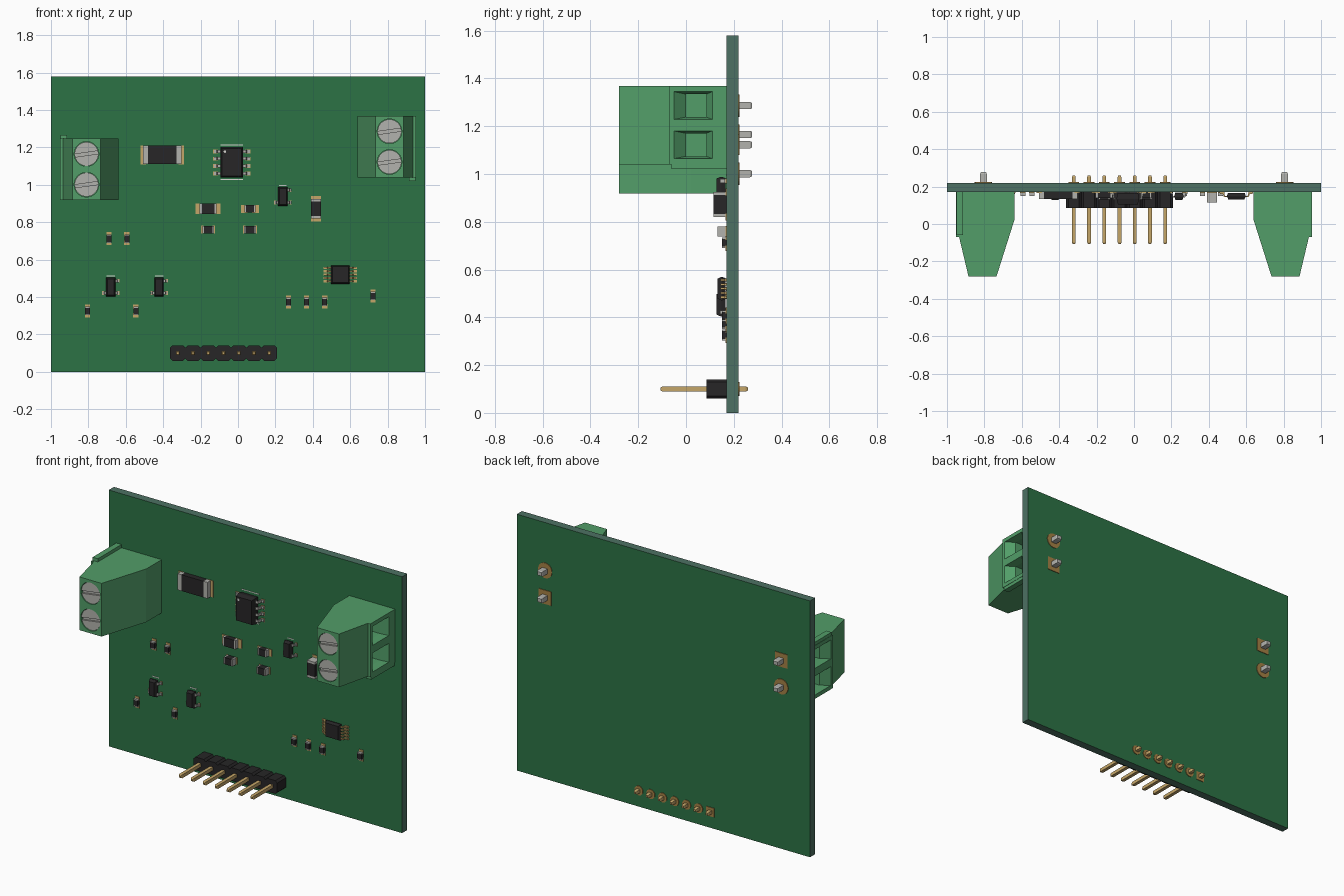
import bpy, bmesh, math

cube = bpy.data.objects.get("Cube")
if cube:
    bpy.data.objects.remove(cube, do_unlink=True)


def material(name, r, g, b):
    m = bpy.data.materials.new(name)
    m.use_nodes = True
    m.diffuse_color = (r, g, b, 1)
    m.node_tree.nodes["Principled BSDF"].inputs["Base Color"].default_value = (r, g, b, 1)
    return m


MASK = material("board green", .025, .17, .06)
EDGE = material("board edge", .075, .165, .125)
PLASTIC = material("terminal green", .085, .34, .14)
BLACK = material("black plastic", .02, .019, .02)
METAL = material("grey metal", .45, .45, .42)
GOLD = material("gold", .56, .38, .14)
COPPER = material("copper pad", .38, .22, .06)
SILK = material("white print", .7, .7, .66)

FRONT, BACK = .17, .22      # board faces along y


def loft(bm, rings, mat=0):
    """Skin a list of point rings and cap both ends."""
    rows = [[bm.verts.new(p) for p in ring] for ring in rings]
    n = len(rows[0])
    faces = [bm.faces.new(rows[0]), bm.faces.new(rows[-1][::-1])]
    for a, b in zip(rows, rows[1:]):
        faces += [bm.faces.new((a[i], b[i], b[(i + 1) % n], a[(i + 1) % n])) for i in range(n)]
    for f in faces:
        f.material_index = mat


def rect(x, z, w, h, y):
    w, h = w / 2, h / 2
    return [(x - w, y, z - h), (x + w, y, z - h), (x + w, y, z + h), (x - w, y, z + h)]


def disc(x, z, r, y, n=32):
    return [(x + r * math.cos(math.tau * (i + .5) / n), y, z + r * math.sin(math.tau * (i + .5) / n))
            for i in range(n)]


def box(bm, x, z, w, h, y0, y1, mat=0):
    loft(bm, [rect(x, z, w, h, y0), rect(x, z, w, h, y1)], mat)


def finish(name, bm, *mats):
    bmesh.ops.recalc_face_normals(bm, faces=bm.faces)
    me = bpy.data.meshes.new(name)
    bm.to_mesh(me)
    bm.free()
    for m in mats:
        me.materials.append(m)
    ob = bpy.data.objects.new(name, me)
    bpy.context.collection.objects.link(ob)
    return ob


def cut(ob, cutter):
    mod = ob.modifiers.new("cut", 'BOOLEAN')
    mod.operation, mod.solver, mod.object = 'DIFFERENCE', 'EXACT', cutter
    bpy.context.view_layer.objects.active = ob
    bpy.ops.object.modifier_apply(modifier=mod.name)
    bpy.data.objects.remove(cutter, do_unlink=True)


def smooth(ob):
    bpy.ops.object.select_all(action='DESELECT')
    ob.select_set(True)
    bpy.context.view_layer.objects.active = ob
    bpy.ops.object.shade_smooth_by_angle(angle=math.radians(35))


# Circuit board with bare edges
bm = bmesh.new()
box(bm, 0, .79, 2, 1.58, FRONT, BACK)
board = finish("circuit_board", bm, MASK, EDGE)
for p in board.data.polygons:
    p.material_index = int(abs(p.normal.y) < .5)


# Screw terminals; the second is the first turned half a circle about y
def terminal(side, s, zc):
    def solid(parts, name, mat):
        b = bmesh.new()
        for rings in parts:
            loft(b, [[(s * x, y, zc + s * z) for x, y, z in r] for r in rings])
        return finish(name, b, mat)

    def slab(pts, z0, z1):
        return [[(x, y, z) for x, y in pts] for z in (z0, z1)]

    def mouth(x, y0, y1, z, h):
        return [(x, y0, z - h), (x, y1, z - h), (x, y1, z + h), (x, y0, z + h)]

    poles = (-.082, .082)
    profile = [(.64, FRONT), (.64, .02), (.735, -.28), (.885, -.28), (.935, -.07),
               (.952, -.07), (.952, FRONT)]
    body = solid([slab(profile, -.164, .164)], side + "_terminal_body", PLASTIC)
    # flared wire openings on the outer side
    cut(body, solid([[mouth(.96, -.06, .115, z, .06), mouth(.91, 0, .085, z, .048),
                      mouth(.78, 0, .085, z, .048)] for z in poles], "wire_cutter", PLASTIC))
    # round wells for the screws
    cut(body, solid([[disc(.81, z, .066, -.3), disc(.81, z, .066, -.255)] for z in poles],
                    "well_cutter", PLASTIC))
    tab = [(.914, -.06), (.95, -.06), (.95, FRONT), (.914, FRONT)]
    solid([slab(tab, -.184, -.164)], side + "_terminal_tab", PLASTIC)
    # slotted screws
    screws = solid([[disc(.81, z, .064, -.276), disc(.81, z, .064, -.25)] for z in poles],
                   side + "_terminal_screws", METAL)
    t, c, d = math.radians(8), .08, .008
    bar = [(c, d), (-c, d), (-c, -d), (c, -d)]
    turn = [(u * math.cos(t) - v * math.sin(t), u * math.sin(t) + v * math.cos(t)) for u, v in bar]
    cut(screws, solid([[[(.81 + u, y, z + v) for u, v in turn] for y in (-.3, -.264)]
                       for z in poles], "slot_cutter", METAL))
    smooth(screws)
    # solder pins and pads, the first pad square
    solid([[rect(.805, z, .036, .03, FRONT), rect(.805, z, .036, .03, .268),
            rect(.805, z, .028, .022, .277)] for z in poles], side + "_terminal_pins", METAL)
    solid([[rect(.805, poles[0], .085, .085, y) for y in (BACK, BACK + .004)],
           [disc(.805, poles[1], .047, y) for y in (BACK, BACK + .004)]],
          side + "_terminal_pads", COPPER)


terminal("left", 1, 1.204)
terminal("right", -1, 1.083)

# Pin header along the lower edge
plastic, pins, pads = bmesh.new(), bmesh.new(), bmesh.new()
for i in range(7):
    x, z, w, k = -.322 + .0815 * i, .1, .0407, .012
    corner = [(w, w - k), (w - k, w), (k - w, w), (-w, w - k),
              (-w, k - w), (k - w, -w), (w - k, -w), (w, k - w)]
    loft(plastic, [[(x + u, y, z + v) for u, v in corner] for y in (.085, FRONT)])
    loft(pins, [rect(x, z, a, a, y) for y, a in
                ((-.107, .012), (-.098, .021), (.25, .021), (.26, .012))])
    ring = (lambda y: rect(x, z, .055, .055, y)) if i == 0 else (lambda y: disc(x, z, .029, y, 20))
    loft(pads, [ring(BACK), ring(BACK + .004)])
finish("header_plastic", plastic, BLACK)
finish("header_pins", pins, GOLD)
finish("header_pads", pads, COPPER)


# Two-ended surface parts: dark body, metal caps, pads beyond
def chip(name, x, z, length, width, height, pad, upright=False):
    b = bmesh.new()

    def piece(off, l, w, h, mat):
        if upright:
            box(b, x, z + off, w, l, FRONT - h, FRONT, mat)
        else:
            box(b, x + off, z, l, w, FRONT - h, FRONT, mat)

    cap = length * .13
    piece(0, length - 2 * cap, width, height, 0)
    for s in (-1, 1):
        piece(s * (length - cap) / 2, cap, width, height, 1)
        piece(s * length / 2, pad * 2, width * 1.02, .004, 2)
    finish(name, b, BLACK, METAL, GOLD)


chip("large_resistor", -.405, 1.16, .205, .1, .035, .015)
chip("wide_resistor", -.16, .872, .09, .054, .03, .022)
chip("middle_resistor", .064, .872, .06, .042, .03, .018)
chip("tall_capacitor", .417, .872, .105, .052, .055, .015, True)
for x in (-.16, .064):
    chip("small_diode", x, .76, .062, .042, .038, .006)
for x, z in ((-.69, .712), (-.594, .712), (-.805, .326), (-.546, .326),
             (.27, .374), (.366, .374), (.463, .374), (.722, .406)):
    chip("small_resistor", x, z, .045, .028, .02, .012, True)


# Leaded packages: tapered body, bent leads, pads below the feet
def package(name, x, z, w, h, height, left, right, reach, lead, lead_mat):
    b = bmesh.new()
    mid, top = FRONT - height * .5, FRONT - height
    loft(b, [rect(x, z, w - .01, h - .01, FRONT - .005), rect(x, z, w, h, mid),
             rect(x, z, w, h, mid - .004), rect(x, z, w - .014, h - .014, top)])
    t = .006
    bend = [(0, mid - t), (reach * .45, mid - t), (reach * .6, FRONT - t - .004),
            (reach, FRONT - t - .004), (reach, FRONT - .004), (reach * .4, FRONT - .004),
            (reach * .3, mid), (0, mid)]
    for s, rows in ((-1, left), (1, right)):
        for dz in rows:
            loft(b, [[(x + s * (w / 2 + u), y, z + dz + e) for u, y in bend]
                     for e in (-lead / 2, lead / 2)], 1)
            box(b, x + s * (w / 2 + reach * .75), z + dz, reach * .7, lead * 1.3,
                FRONT - .004, FRONT, 2)
    return finish(name, b, BLACK, lead_mat, GOLD)


eight = [.039 * (i - 1.5) for i in range(4)]
ten = [.018 * (i - 2) for i in range(5)]
package("eight_lead_chip", -.033, 1.12, .12, .162, .065, eight, eight, .036, .016, METAL)
package("ten_lead_chip", .547, .52, .1, .098, .038, ten, ten, .036, .009, GOLD)
for x, z in ((-.68, .454), (-.422, .454), (.24, .938)):
    package("transistor", x, z, .05, .1, .042, [-.033], [-.033, .033], .02, .016, METAL)

# Printed orientation dot and outline strokes
bm = bmesh.new()
loft(bm, [disc(-.07, 1.178, .007, y, 12) for y in (.103, .106)])
for x, z, w in ((-.033, 1.212, .12), (-.033, 1.028, .12), (.24, .996, .04),
                (-.68, .513, .045), (-.422, .513, .045)):
    box(bm, x, z, w, .005, FRONT - .002, FRONT)
finish("printed_marks", bm, SILK)
